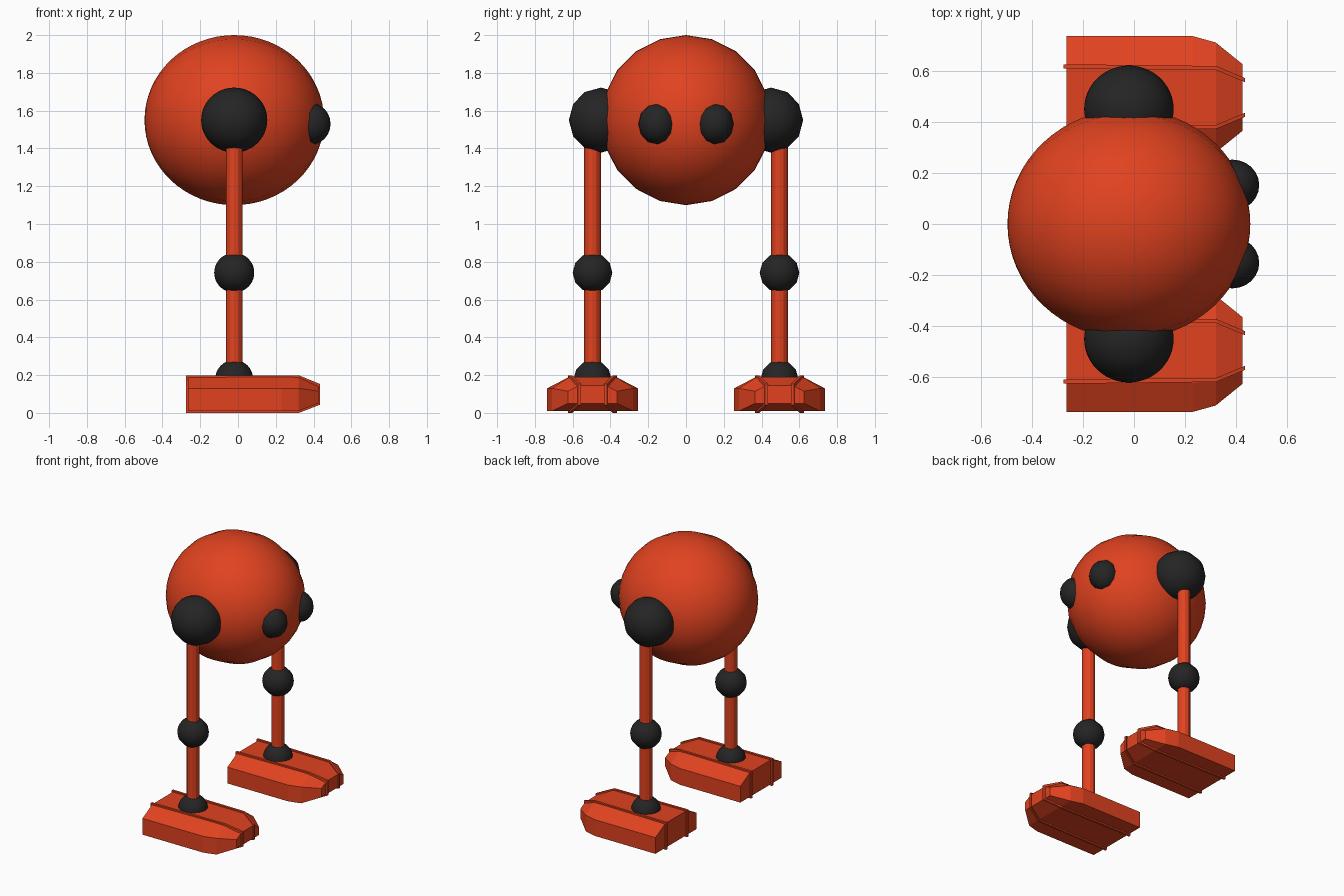
import bpy, bmesh, math
from mathutils import Matrix, Vector

if "Cube" in bpy.data.objects:
    bpy.data.objects.remove(bpy.data.objects["Cube"])


def material(name, colour):
    m = bpy.data.materials.new(name)
    m.diffuse_color = colour
    m.use_nodes = True
    m.node_tree.nodes["Principled BSDF"].inputs["Base Color"].default_value = m.diffuse_color
    return m


ORANGE = material("orange_paint", (0.75, 0.055, 0.014, 1))
DARK = material("dark_rubber", (0.018, 0.018, 0.018, 1))
CX = -0.02          # fore-aft position of body and legs
LEG_Y = 0.495       # sideways position of legs and feet


def finish(name, bm, mat, smooth=False):
    bmesh.ops.recalc_face_normals(bm, faces=bm.faces[:])
    for f in bm.faces:
        f.smooth = smooth
    me = bpy.data.meshes.new(name)
    bm.to_mesh(me)
    bm.free()
    me.materials.append(mat)
    ob = bpy.data.objects.new(name, me)
    bpy.context.collection.objects.link(ob)
    return ob


def ball(name, centre, radii, segments, rings, mat):
    """Ellipsoid with its poles along x."""
    bm = bmesh.new()
    bmesh.ops.create_uvsphere(bm, u_segments=segments, v_segments=rings, radius=1)
    bm.transform(Matrix.Translation(centre) @ Matrix.Diagonal((*radii, 1))
                 @ Matrix.Rotation(math.pi / 2, 4, 'Y'))
    return finish(name, bm, mat, True)


def rod(name, x, y, z0, z1, radius):
    bm = bmesh.new()
    bmesh.ops.create_cone(bm, cap_ends=True, segments=12, radius1=radius, radius2=radius,
                          depth=z1 - z0, matrix=Matrix.Translation((x, y, (z0 + z1) / 2)))
    return finish(name, bm, ORANGE)


def loft(bm, sections):
    """Bridge equal-length cross-sections and cap both ends."""
    rows = [[bm.verts.new(p) for p in s] for s in sections]
    n = len(rows[0])
    for a, b in zip(rows, rows[1:]):
        for i in range(n):
            j = (i + 1) % n
            bm.faces.new((a[i], a[j], b[j], b[i]))
    bm.faces.new(rows[0])
    bm.faces.new(rows[-1])


def foot(name, y):
    # x, outer half width, top half width, bottom z, side z, top z
    stations = [(-0.265, 0.24, 0.125, 0.01, 0.13, 0.19),
                (0.23, 0.24, 0.125, 0.01, 0.13, 0.19),
                (0.32, 0.215, 0.12, 0.01, 0.13, 0.19),
                (0.425, 0.13, 0.07, 0.05, 0.115, 0.145)]
    bm = bmesh.new()
    loft(bm, [[(x, y - w, b), (x, y + w, b), (x, y + w, m),
               (x, y + t, h), (x, y - t, h), (x, y - w, m)]
              for x, w, t, b, m, h in stations])
    return finish(name, bm, ORANGE)


def foot_ridges(name, y):
    # x, offset from foot centre, bottom z, top z
    stations = [(-0.275, 0.122, 0.0, 0.199), (0.322, 0.115, 0.0, 0.199),
                (0.434, 0.068, 0.043, 0.153)]
    bm = bmesh.new()
    for s in (-1, 1):
        loft(bm, [[(x, y + s * o - 0.008, b), (x, y + s * o + 0.008, b),
                   (x, y + s * o + 0.008, h), (x, y + s * o - 0.008, h)]
                  for x, o, b, h in stations])
    return finish(name, bm, ORANGE)


# Round body
ball("body", (CX, 0, 1.55), (0.475, 0.45, 0.45), 20, 32, ORANGE)

for side, s in (("right", -1), ("left", 1)):
    y = s * LEG_Y
    # Eye and joints
    ball(side + "_eye", (0.385, s * 0.152, 1.53), (0.105, 0.1, 0.11), 12, 12, DARK)
    ball(side + "_hip", (CX, s * 0.45, 1.55), (0.175, 0.17, 0.172), 12, 24, DARK)
    ball(side + "_knee", (CX, y, 0.742), (0.106, 0.105, 0.105), 12, 24, DARK)
    ball(side + "_ankle", (CX, y, 0.18), (0.1, 0.1, 0.1), 12, 24, DARK)
    # Leg and foot
    rod(side + "_leg", CX, y, 0.18, 1.55, 0.044)
    foot(side + "_foot", y)
    foot_ridges(side + "_foot_ridges", y)
